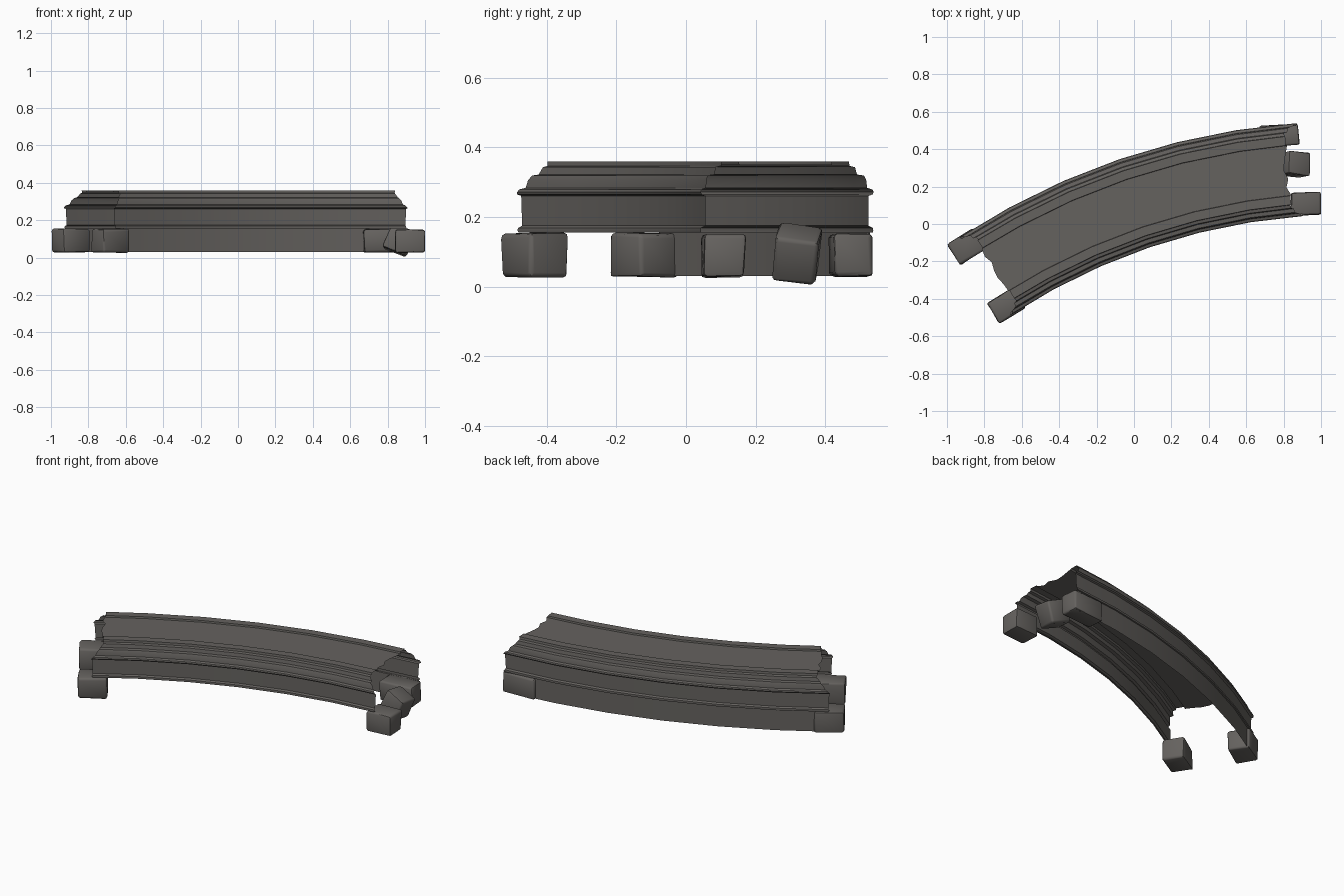
import bpy, bmesh, math, random
from mathutils import Vector, Euler

if "Cube" in bpy.data.objects:
    bpy.data.objects.remove(bpy.data.objects["Cube"])

random.seed(4)
CX, CY = 1.144, -3.24            # centre of the plan arc
R_OUT, R_IN = 3.787, 3.293
SEGS = 6

stone = bpy.data.materials.new("dark_stone")
stone.diffuse_color = (0.13, 0.122, 0.114, 1)
stone.use_nodes = True
stone.node_tree.nodes["Principled BSDF"].inputs["Base Color"].default_value = stone.diffuse_color


def finish(name, bm, angle=30):
    me = bpy.data.meshes.new(name)
    bm.to_mesh(me)
    bm.free()
    ob = bpy.data.objects.new(name, me)
    bpy.context.collection.objects.link(ob)
    me.materials.append(stone)
    bpy.ops.object.select_all(action='DESELECT')
    ob.select_set(True)
    bpy.context.view_layer.objects.active = ob
    bpy.ops.object.shade_smooth_by_angle(angle=math.radians(angle))
    return ob


def sweep(name, profile, flip=False):
    """Sweep rows of (radius, z, start angle, end angle) round the arc."""
    bm = bmesh.new()
    rows = []
    for r, z, a0, a1 in profile:
        row = []
        for i in range(SEGS + 1):
            # interior columns stay aligned, only the broken ends vary
            a = 33.4 - (33.4 - 4.2) * i / SEGS
            a = a0 if i == 0 else a1 if i == SEGS else a
            a = math.radians(a)
            row.append(bm.verts.new((CX - r * math.sin(a), CY + r * math.cos(a), z)))
        rows.append(row)
    for p, q in zip(rows, rows[1:]):
        for i in range(SEGS):
            f = [p[i], p[i + 1], q[i + 1], q[i]]
            bm.faces.new(f[::-1] if flip else f)
    return finish(name, bm)


# Moulding cross-section: (inset from the face, height)
moulding = [(.010, .155), (0, .156), (-.001, .162), (0, .169), (.012, .175),
            (.012, .261), (.001, .265), (-.002, .272), (.001, .279), (.015, .284),
            (.017, .306), (.022, .319), (.042, .322), (.046, .343), (.062, .347),
            (.064, .360), (.112, .360), (.114, .350)]


def ends(z):
    # upper courses are broken back further than lower ones
    t = max(0, (z - .26) / .1)
    j = random.uniform(-.15, .15)
    return 33.2 - 1.2 * t + j, 4.2 + 1.1 * t - j


edge_ends = [ends(z) for d, z in moulding]
outer = [(R_OUT - d, z, *e) for (d, z), e in zip(moulding, edge_ends)]
inner = [(R_IN + d, z, *e) for (d, z), e in zip(moulding, edge_ends)]
sweep("outer_moulding", outer, flip=False)
sweep("inner_moulding", inner, flip=True)

# Plain base course under the outer side only
sweep("outer_plinth", [(R_OUT - .008, .03, 33, 4.3), (R_OUT - .008, .155, 33.2, 4.2)])

# Deck with ragged ends
a, b = outer[-1], inner[-1]
deck = [a]
for k in range(1, 6):
    t = k / 6
    deck.append((a[0] + (b[0] - a[0]) * t, .35,
                 32.2 + random.uniform(-.25, .25), 5.4 + random.uniform(-.2, .2)))
deck.append(b)
sweep("deck", deck)


# Rough stone blocks at the broken ends
def block(name, loc, size, rot):
    bm = bmesh.new()
    bmesh.ops.create_cube(bm, size=1)
    for v in bm.verts:
        v.co = Vector([v.co[i] * size[i] + random.uniform(-.004, .004) for i in range(3)])
    bmesh.ops.bevel(bm, geom=bm.edges[:], offset=.012, segments=2, profile=.5, affect='EDGES')
    for v in bm.verts:
        v.co += Vector([random.uniform(-.002, .002) for _ in range(3)])
    bmesh.ops.rotate(bm, verts=bm.verts, matrix=Euler([math.radians(r) for r in rot]).to_matrix())
    bmesh.ops.translate(bm, verts=bm.verts, vec=loc)
    finish(name, bm, 40)


block("left_outer_block", (-.895, -.12, .09), (.165, .13, .125), (0, 0, 33))
block("left_inner_block", (-.682, -.435, .09), (.165, .13, .125), (0, 0, 33))
block("right_outer_block", (.775, .473, .09), (.21, .115, .125), (0, 0, 4))
block("right_inner_block", (.92, .107, .09), (.16, .12, .125), (0, 0, 2))
block("fallen_block", (.86, .32, .095), (.13, .125, .135), (-8, 22, -6))
